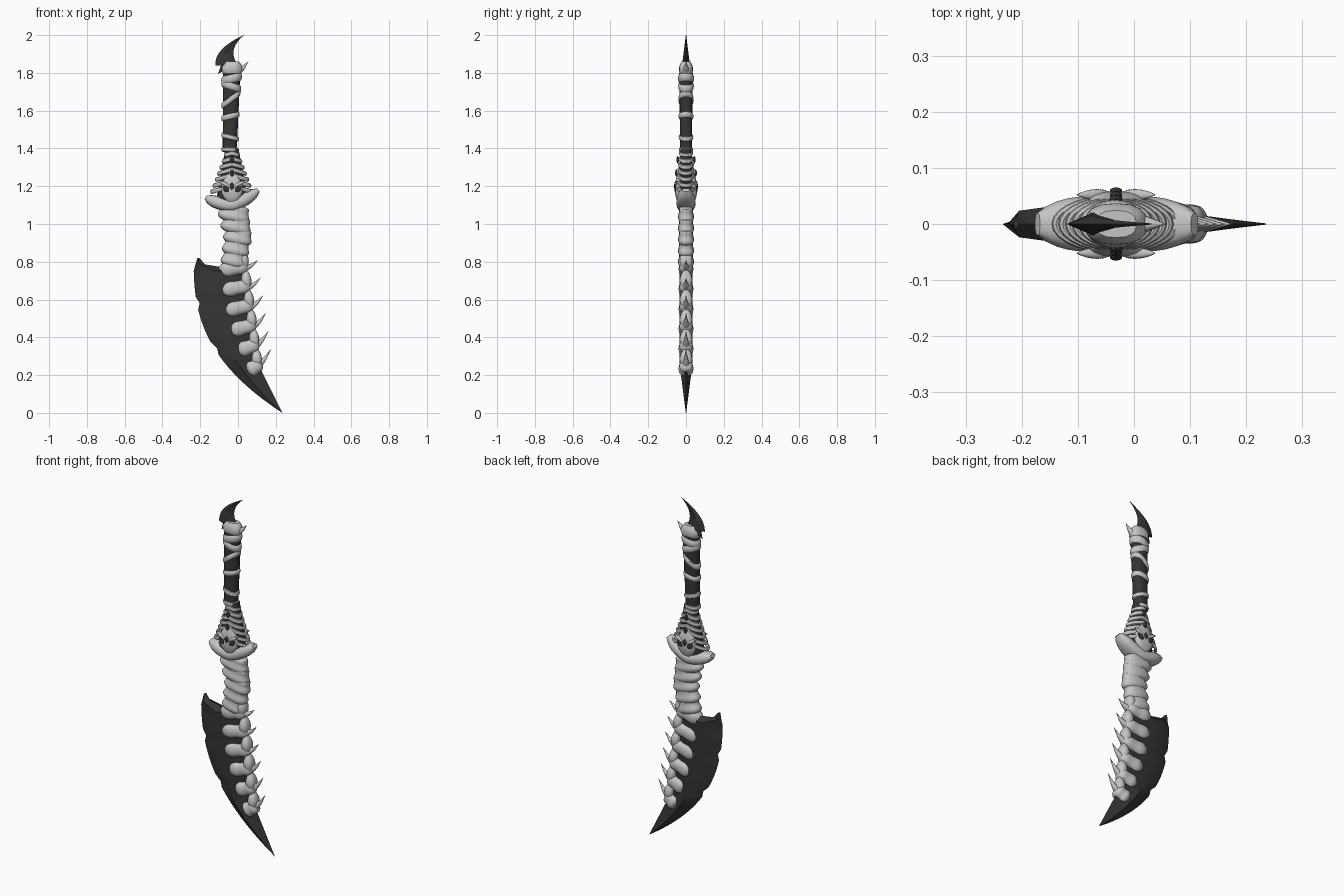
import bpy, bmesh
from math import sin, cos, pi, tau, copysign, radians
from mathutils import Vector

if "Cube" in bpy.data.objects:
    bpy.data.objects.remove(bpy.data.objects["Cube"])


def material(name, value):
    mat = bpy.data.materials.new(name)
    mat.use_nodes = True
    mat.diffuse_color = (value, value, value, 1)
    mat.node_tree.nodes["Principled BSDF"].inputs["Base Color"].default_value = mat.diffuse_color
    return mat


bone = material("pale bone", 0.56)
dark = material("dark metal", 0.036)


def skin(name, rings, mat, closed=False):
    """Bridge a row of equal point rings into one mesh."""
    bm = bmesh.new()
    rows = [[bm.verts.new(point) for point in ring] for ring in rings]
    pairs = list(zip(rows, rows[1:]))
    if closed:
        pairs.append((rows[-1], rows[0]))
    else:
        bm.faces.new(rows[0])
        bm.faces.new(rows[-1])
    for low, high in pairs:
        for i in range(len(low)):
            bm.faces.new((low[i - 1], low[i], high[i], high[i - 1]))
    bmesh.ops.recalc_face_normals(bm, faces=bm.faces)
    mesh = bpy.data.meshes.new(name)
    bm.to_mesh(mesh)
    bm.free()
    mesh.materials.append(mat)
    part = bpy.data.objects.new(name, mesh)
    bpy.context.collection.objects.link(part)
    bpy.ops.object.select_all(action="DESELECT")
    part.select_set(True)
    bpy.context.view_layer.objects.active = part
    bpy.ops.object.shade_smooth_by_angle(angle=radians(40))


def circle(count):
    return [(cos(tau * i / count), sin(tau * i / count)) for i in range(count)]


def steps(count):
    return [i / count for i in range(count + 1)]


def squared(value):
    return copysign(abs(value) ** 0.8, value)


def bulge(t, power):
    """Rounded swelling from end to end."""
    return max(sin(pi * t), 0.03) ** power


def loft(name, rule, mat, count=10, y=0):
    """Sweep squarish rings; rule(t) gives x, z, half width and half depth."""
    stations = [rule(t) for t in steps(count)]
    rings = []
    for k, (x, z, wide, deep) in enumerate(stations):
        before, after = stations[max(k - 1, 0)], stations[min(k + 1, count)]
        along = Vector((after[0] - before[0], after[1] - before[1])).normalized()
        rings.append([(x - along.y * squared(c) * wide,
                       y + squared(s) * deep,
                       z + along.x * squared(c) * wide) for c, s in circle(16)])
    skin(name, rings, mat)


def spindle(name, start, end, wide, deep, mat, y=0):
    """Pointed pebble between two places."""
    def rule(t):
        x, z = Vector(start).lerp(Vector(end), t)
        return x, z, wide * bulge(t, 0.8), deep * bulge(t, 0.8)
    loft(name, rule, mat, y=y)


def horn(name, root, tip, sag, wide, mat):
    """Curved spike narrowing to a point."""
    def rule(t):
        x, z = Vector(root).lerp(Vector(tip), t)
        size = wide * (1.02 - t)
        return x, z - sag * sin(pi * t), size, size
    loft(name, rule, mat, count=6)


def band(name, x, z, wide, deep, high, tilt=0, droop=0):
    """Closed bone ring around the shaft, tilted or drooping at its sides."""
    rings = [[(x + (wide + c * 0.008) * around, (deep + c * 0.008) * across,
               z + tilt * around - droop * abs(around) + high * s) for c, s in circle(8)]
             for around, across in circle(28)]
    skin(name, rings, bone, closed=True)


def edged(name, rule, count):
    """Sharp plate; rule(t) gives edge x, back x, z and half thickness."""
    rings = []
    for edge, back, z, thick in map(rule, steps(count)):
        ridge = edge + (back - edge) * 0.4
        rings.append([(edge, 0, z), (ridge, thick, z), (back, 0, z), (ridge, -thick, z)])
    skin(name, rings, dark)


# Blade: sweeping chipped edge, hooked top corner, straight point
def blade(t):
    z = 0.82 * (1 - t)
    edge = 0.47 * t ** 2.7 - 0.235 + max(0.02 - t / 4, 0)
    if round(t * 24) in (7, 14):
        edge += 0.015
    back = max(0.235 - z / 2, 0.14 - z / 8)
    if t < 0.08:
        back = edge + 0.01 + t
    return edge, back, z, 0.035 * min(1, 0.3 + t * 9, 3.03 - 3 * t)


edged("blade", blade, 24)

# Upper vertebrae: flared drums, slightly tilted
for i in range(5):
    def drum(t):
        flare = bulge(t, 0.15) * (0.95 + 0.08 * cos(8 * t - 6))
        lean = 0.02 * (t - 0.5)
        middle = -0.01 * abs(i - 2)
        return (middle - lean, 1.1 - 0.06 * i - 0.09 * t,
                (0.086 - 0.004 * i) * flare, 0.043 * flare)
    loft(f"upper_vertebra_{i + 1}", drum, bone, count=12)

# Lower vertebrae: lobed wings gripping the blade, each with a joint and a thorn
for i in range(6):
    left, right = 0.006 * i * i - 0.105, 0.055 + 0.014 * i
    height = 0.77 - 0.104 * i

    def wing(t):
        lobe = bulge(t, 0.4) * (0.9 + 0.1 * cos(9 * t - 2))
        slope = (0.025 + 0.004 * i) * (t - 0.7)
        return left + (right - left) * t, height + slope, 0.047 * lobe, 0.044 * lobe
    loft(f"lower_vertebra_{i + 1}", wing, bone, count=14)
    middle = right - 0.02
    spindle(f"spine_joint_{i + 1}", (middle - 0.01, height + 0.1), (middle, height - 0.03),
            0.027, 0.034, bone)
    horn(f"thorn_{i + 1}", (middle, height), (right + 0.05, height + 0.04 + i / 100),
         0.01, 0.02, bone)

# Guard: dark core with stacked ribs
middle = -0.032
loft("guard_core", lambda t: (middle, 1.4 - 0.28 * t, 0.035 + 0.05 * t, 0.03 + 0.012 * t), dark)
for i in range(7):
    band(f"guard_rib_{i + 1}", middle, 1.375 - 0.029 * i, 0.035 + 0.012 * i,
         0.03 + 0.0025 * i, 0.012, droop=0.012 + 0.003 * i)


# Jaw: upswept bar ending in two horns
def jaw(t):
    side = 2 * t - 1
    size = 1 - 0.7 * side ** 6
    return (middle + 0.14 * side, 1.1 + 0.06 * abs(side) ** 1.5 + 0.02 * side,
            0.034 * size, 0.05 * (1 - 0.6 * side ** 4))


loft("horned_jaw", jaw, bone, count=16)


# Skull face on both sides of the guard
def skull(t):
    swell = bulge(t ** 1.2, 0.6)
    return middle, 1.28 - 0.17 * t, 0.058 * swell, 0.021 * swell


for label, side in (("front", -1), ("back", 1)):
    loft(f"{label}_skull", skull, bone, y=side * 0.038)
    for hand, way in (("right", -1), ("left", 1)):
        spindle(f"{label}_{hand}_eye", (middle + way * 0.012, 1.17),
                (middle + way * 0.05, 1.2), 0.014, 0.007, dark, side * 0.055)
        spindle(f"{label}_{hand}_brow", (middle, 1.19), (middle + way * 0.07, 1.23),
                0.01, 0.01, bone, side * 0.052)
    for i in range(3):
        z = 1.2 + 0.07 * i
        spindle(f"{label}_hollow_{i + 1}", (middle, z - 0.02), (middle, z + 0.02),
                0.011, 0.007, dark, side * (0.058 - i * 0.007))

# Grip with bone wraps
loft("grip", lambda t: (0.01 * t - 0.044, 1.38 + 0.42 * t,
                        0.037 + 0.009 * t, 0.031 + 0.005 * t), dark)
wraps = {1.395: 0, 1.46: -0.01, 1.57: 0.01, 1.66: 0.032, 1.73: -0.014, 1.77: 0.01}
for i, (z, tilt) in enumerate(wraps.items()):
    band(f"grip_wrap_{i + 1}", 0.002 * i - 0.044, z, 0.037 + 0.002 * i,
         0.03 + 0.001 * i, 0.012 + 0.002 * i, tilt)

# Pommel cup with a horn
loft("pommel_cup", lambda t: (middle, 1.78 + 0.08 * t, 0.056 * bulge(0.2 + 0.6 * t, 0.8),
                              0.037 * bulge(0.2 + 0.6 * t, 0.8)), bone)
horn("pommel_horn", (-0.01, 1.81), (0.055, 1.86), 0.01, 0.026, bone)

# Curved claw with a barb below it
edged("pommel_claw", lambda t: (0.15 * t ** 2.3 - 0.12, 0.16 * t * t - 0.13 * t + 0.002,
                                1.84 + 0.16 * t, 0.001 + 0.02 * (1 - t)), 12)
horn("claw_barb", (-0.07, 1.84), (-0.105, 1.795), 0, 0.02, dark)
